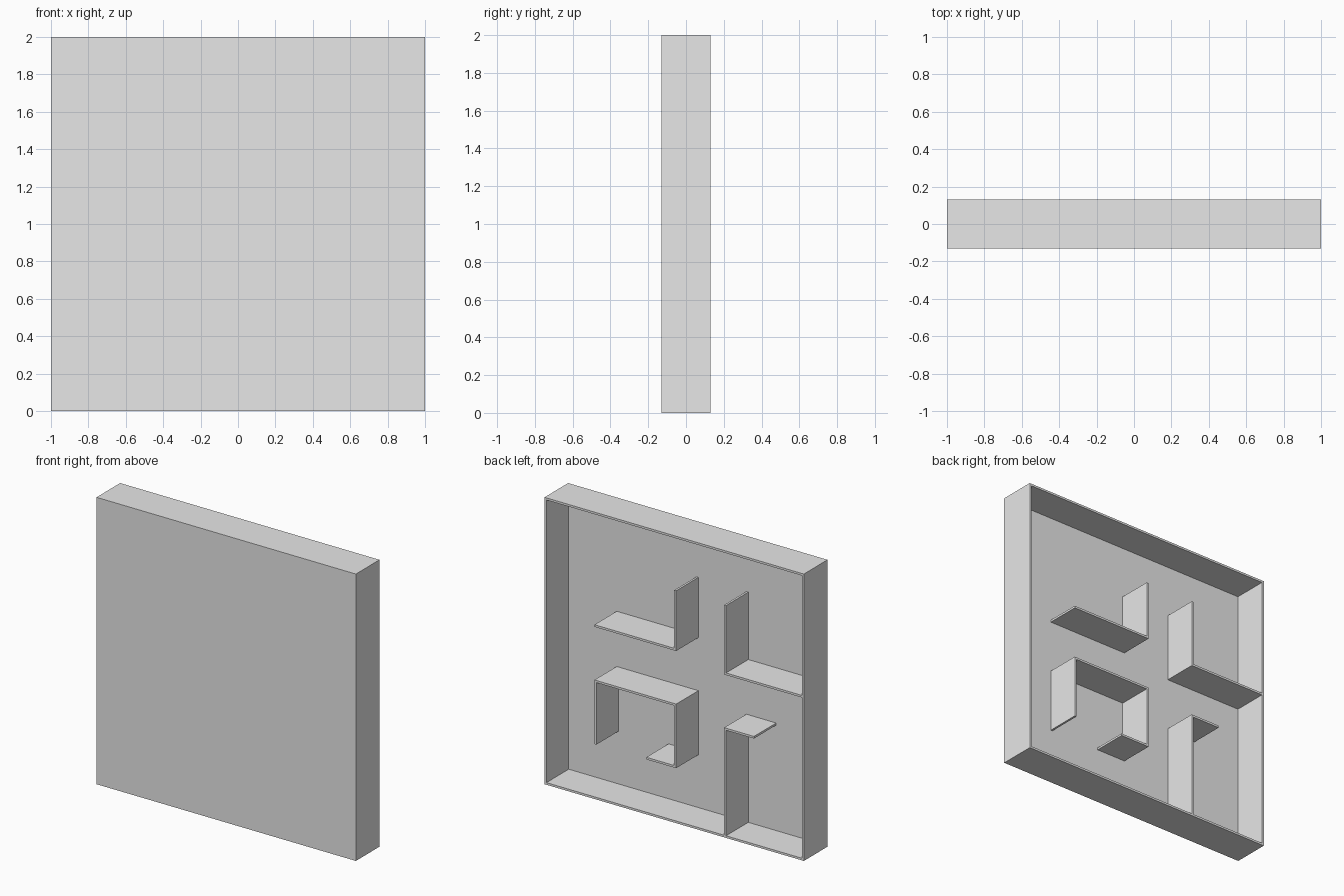
import bpy

cube = bpy.data.objects.get("Cube")
if cube:
    bpy.data.objects.remove(cube, do_unlink=True)

DEPTH = 0.13   # half depth of the tray
T = 0.015      # sheet thickness

grey = bpy.data.materials.new("light_grey")
grey.use_nodes = True
grey.diffuse_color = (0.8, 0.8, 0.8, 1)
grey.node_tree.nodes["Principled BSDF"].inputs["Base Color"].default_value = (0.8, 0.8, 0.8, 1)


def box(name, x0, x1, z0, z1, y0=-DEPTH + T, y1=DEPTH):
    """Flat sheet spanning the given ranges."""
    bpy.ops.mesh.primitive_cube_add(
        size=1, location=((x0 + x1) / 2, (y0 + y1) / 2, (z0 + z1) / 2))
    ob = bpy.context.object
    ob.name = name
    ob.scale = (x1 - x0, y1 - y0, z1 - z0)
    bpy.ops.object.transform_apply(location=False, rotation=False, scale=True)
    ob.data.materials.append(grey)
    return ob


def upright(name, x, z0, z1):
    return box(name, x, x + T, z0, z1)


def shelf(name, z, x0, x1):
    return box(name, x0, x1, z, z + T)


# Closed front panel and the four rim walls
box("front_panel", -1, 1, 0, 2, -DEPTH, -DEPTH + T)
shelf("bottom_rim", 0, -1, 1)
shelf("top_rim", 2 - T, -1, 1)
upright("right_rim", -1, T, 2 - T)
upright("left_rim", 1 - T, T, 2 - T)

# Upper left corner-shaped divider
shelf("upper_left_shelf", 1.2, 0, 0.615)
upright("upper_left_upright", -T, 1.2, 1.62)

# Upper right divider, joined to the right rim
shelf("upper_right_shelf", 1.135, -1 + T, -0.4)
upright("upper_right_upright", -0.4, 1.135, 1.62)

# Lower left hooked divider
shelf("lower_left_shelf", 0.815, 0, 0.6)
upright("lower_left_outer_upright", 0.6, 0.383, 0.83)
upright("lower_left_inner_upright", -T, 0.383, 0.83)
shelf("lower_left_hook", 0.383, 0, 0.215)

# Lower right divider, standing on the bottom rim
upright("lower_right_upright", -0.4, T, 0.765)
shelf("lower_right_shelf", 0.75, -0.615, -0.4)
